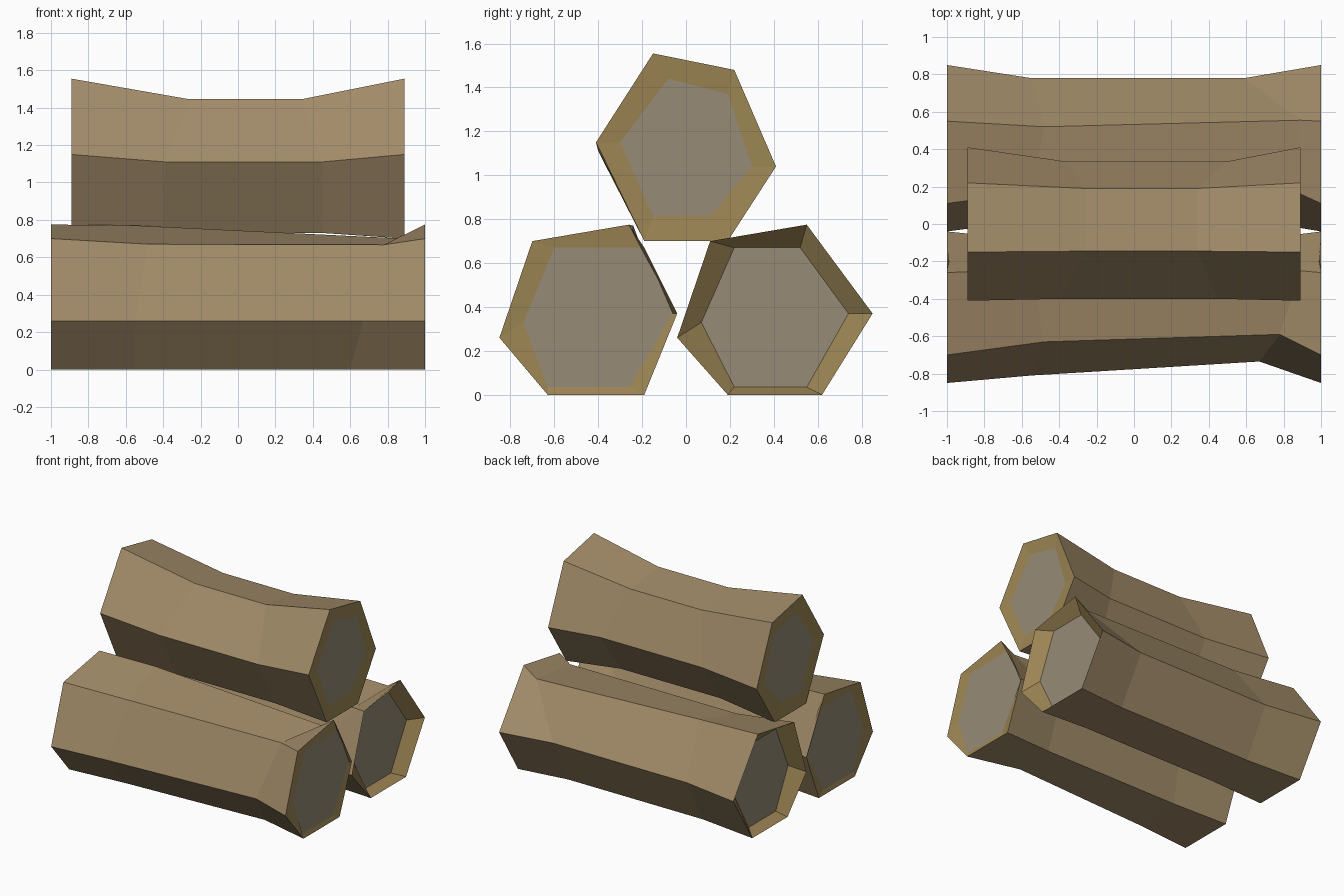
import bpy, bmesh

if "Cube" in bpy.data.objects:
    bpy.data.objects.remove(bpy.data.objects["Cube"])


def material(name, rgb):
    m = bpy.data.materials.new(name)
    m.diffuse_color = (*rgb, 1)
    m.use_nodes = True
    m.node_tree.nodes["Principled BSDF"].inputs["Base Color"].default_value = m.diffuse_color
    return m


BARK = material("bark", (0.36, 0.26, 0.14))
RIM = material("rim_wood", (0.34, 0.24, 0.09))
CUT = material("cut_wood", (0.31, 0.26, 0.18))


def log(name, half, outer, mid_l, mid_r, x_l, x_r, inner, recess):
    """Six-sided log: flared ends, two waist rings, inset cut faces. Profiles are (y, z)."""
    bm = bmesh.new()

    def ring(xs, profile):
        return [bm.verts.new((x, y, z)) for x, (y, z) in zip(xs, profile)]

    c = half - recess
    rings = [ring([-c] * 6, inner), ring([-half] * 6, outer),
             ring(x_l, mid_l), ring(x_r, mid_r),
             ring([half] * 6, outer), ring([c] * 6, inner)]
    for k, (a, b) in enumerate(zip(rings, rings[1:])):
        for i in range(6):
            j = (i + 1) % 6
            f = bm.faces.new((a[i], a[j], b[j], b[i]))
            f.material_index = 1 if k in (0, 4) else 0
    for r in (rings[0], rings[-1]):
        bm.faces.new(r).material_index = 2
    bmesh.ops.recalc_face_normals(bm, faces=bm.faces)
    me = bpy.data.meshes.new(name)
    bm.to_mesh(me)
    bm.free()
    for m in (BARK, RIM, CUT):
        me.materials.append(m)
    bpy.context.collection.objects.link(bpy.data.objects.new(name, me))


# Profile order: front, top front, top back, back, bottom back, bottom front
# Front lower log
log("front_log", 1.0,
    [(-.85, .26), (-.70, .70), (-.26, .775), (-.04, .37), (-.19, 0), (-.63, 0)],
    [(-.81, .26), (-.63, .67), (-.24, .77), (-.09, .37), (-.22, .01), (-.59, 0)],
    [(-.735, .26), (-.59, .667), (-.25, .70), (-.09, .37), (-.22, .01), (-.53, 0)],
    (-.55, -.48, -.55, -.5, -.55, -.55), (.67, .78, .89, .6, .6, .6),
    [(-.74, .33), (-.60, .67), (-.19, .67), (-.06, .37), (-.26, .035), (-.63, .035)], .01)

# Back lower log, with hollowed ends
log("back_log", 1.0,
    [(-.04, .26), (.11, .70), (.55, .775), (.85, .37), (.62, 0), (.19, 0)],
    [(.02, .29), (.17, .67), (.52, .74), (.78, .37), (.58, .01), (.20, .01)],
    [(.02, .29), (.17, .67), (.555, .70), (.78, .37), (.58, .01), (.20, .01)],
    (-.55, -.55, -.48, -.55, -.55, -.55), (.65, .87, .89, .59, .6, .6),
    [(.07, .33), (.22, .67), (.52, .67), (.74, .37), (.55, .035), (.22, .035)], .08)

# Top log
top_mid = [(-.40, 1.11), (-.145, 1.445), (.19, 1.40), (.335, 1.04), (.15, .74), (-.19, .73)]
log("top_log", .89,
    [(-.41, 1.15), (-.15, 1.555), (.22, 1.48), (.41, 1.04), (.19, .70), (-.19, .70)],
    top_mid, top_mid,
    (-.39, -.26, -.26, -.37, -.4, -.4), (.45, .34, .34, .5, .45, .45),
    [(-.30, 1.15), (-.08, 1.44), (.19, 1.37), (.30, 1.04), (.11, .815), (-.15, .815)], .01)
